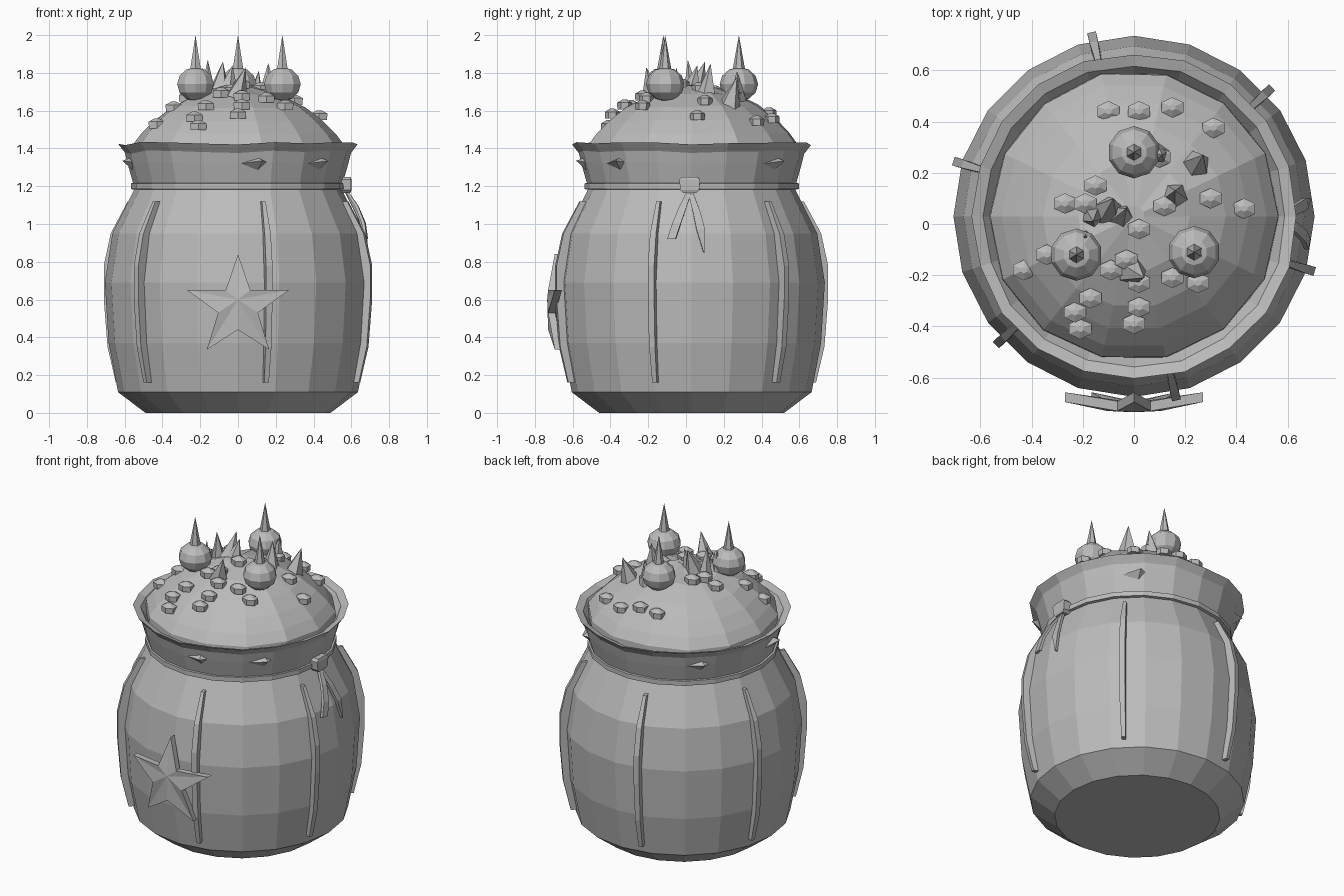
import bpy, bmesh, math, random
from mathutils import Vector, Matrix

random.seed(4)
cube = bpy.data.objects.get("Cube")
if cube:
    bpy.data.objects.remove(cube, do_unlink=True)

CY = 0.03  # the sack's axis sits slightly behind the origin

clay = bpy.data.materials.new("plain grey")
clay.use_nodes = True
grey = (0.5, 0.5, 0.5, 1)
clay.diffuse_color = grey
clay.node_tree.nodes["Principled BSDF"].inputs["Base Color"].default_value = grey


def finish(bm, name):
    bmesh.ops.recalc_face_normals(bm, faces=bm.faces)
    mesh = bpy.data.meshes.new(name)
    bm.to_mesh(mesh)
    bm.free()
    mesh.materials.append(clay)
    obj = bpy.data.objects.new(name, mesh)
    bpy.context.collection.objects.link(obj)
    return obj


def polar(deg, r, z):
    a = math.radians(deg)
    return Vector((r * math.cos(a), CY + r * math.sin(a), z))


def lathe(name, profile, sides=20, jitter=0.0, closed=False):
    """Revolve (radius, height) points; cap the ends unless the profile is a loop."""
    bm = bmesh.new()
    wave = [random.uniform(-1, 1) for _ in range(sides)]
    rings = []
    for r, z in profile:
        rings.append([bm.verts.new(polar(360 * i / sides, r + jitter * wave[i] * 0.5,
                                         z + jitter * wave[i])) for i in range(sides)])
    pairs = list(zip(rings, rings[1:])) + ([(rings[-1], rings[0])] if closed else [])
    for lo, hi in pairs:
        for i in range(sides):
            j = (i + 1) % sides
            bm.faces.new((lo[i], lo[j], hi[j], hi[i]))
    if not closed:
        bm.faces.new(rings[0])
        bm.faces.new(rings[-1])
    return finish(bm, name)


def strip(name, path, thick):
    """Sweep a flat bar along (angle, radius, height, width) points."""
    bm = bmesh.new()
    rings = []
    for deg, r, z, w in path:
        a = math.radians(deg)
        out = Vector((math.cos(a), math.sin(a), 0))
        side = Vector((-math.sin(a), math.cos(a), 0))
        c = polar(deg, r, z)
        rings.append([bm.verts.new(c + side * s * w / 2 + out * t * thick / 2)
                      for s, t in ((-1, -1), (1, -1), (1, 1), (-1, 1))])
    for lo, hi in zip(rings, rings[1:]):
        for i in range(4):
            j = (i + 1) % 4
            bm.faces.new((lo[i], lo[j], hi[j], hi[i]))
    bm.faces.new(rings[0])
    bm.faces.new(rings[-1])
    return finish(bm, name)


def cone(name, base, tip, r1, r2=0.0, sides=5, turn=0.0, squash=1.0):
    base, tip = Vector(base), Vector(tip)
    axis = tip - base
    bm = bmesh.new()
    place = (Matrix.Translation((base + tip) / 2) @ axis.to_track_quat('Z', 'Y').to_matrix().to_4x4()
             @ Matrix.Diagonal((1, squash, 1, 1)) @ Matrix.Rotation(turn, 4, 'Z'))
    bmesh.ops.create_cone(bm, cap_ends=True, segments=sides, radius1=r1, radius2=r2,
                          depth=axis.length, matrix=place)
    return finish(bm, name)


# Sack body
lathe("sack_body", [(0.49, 0), (0.635, 0.11), (0.685, 0.37), (0.705, 0.69), (0.665, 0.95),
                    (0.55, 1.18), (0.54, 1.3)])

# Flared cloth collar and tie cord
lathe("collar", [(0.545, 1.18), (0.585, 1.32), (0.6, 1.38), (0.635, 1.425), (0.59, 1.41),
                 (0.555, 1.36), (0.52, 1.2)], jitter=0.01, closed=True)
lathe("tie_cord", [(0.54, 1.18), (0.567, 1.185), (0.567, 1.215), (0.54, 1.22)], closed=True)

# Heaped filling
MOUND = [(0.57, 1.3), (0.565, 1.42), (0.52, 1.48), (0.45, 1.55), (0.36, 1.62), (0.22, 1.69), (0.04, 1.735)]
lathe("filling", MOUND, sides=14, jitter=0.012)


def mound_height(x, y):
    d = math.hypot(x, y - CY)
    for (r1, z1), (r2, z2) in zip(MOUND, MOUND[1:]):
        if r2 <= d <= r1:
            return z1 + (z2 - z1) * (r1 - d) / (r1 - r2)
    return MOUND[-1][1]


# Raised seams, evenly spaced around the sack
for n in range(6):
    deg = -77 + 60 * n
    strip(f"seam_{n + 1}", [(deg, 0.645, 0.16, 0.025), (deg, 0.69, 0.35, 0.032), (deg, 0.71, 0.6, 0.035),
                            (deg, 0.71, 0.78, 0.035), (deg, 0.672, 0.95, 0.033),
                            (deg, 0.58, 1.12, 0.02)], 0.055)

# Knot with two hanging ribbon ends
strip("knot", [(-1, 0.565, 1.165, 0.07), (-1, 0.57, 1.18, 0.1), (-1, 0.57, 1.235, 0.11),
               (-1, 0.565, 1.25, 0.08)], 0.06)
for name, end, low in (("ribbon_front", -9, 0.92), ("ribbon_back", 5.5, 0.85)):
    mid = (1.17 + low) / 2
    tail = 0.045 if end < 0 else 0.006
    strip(name, [(-1, 0.57, 1.18, 0.025), (end * 0.45, 0.63, mid + 0.05, 0.04),
                 (end * 0.75, 0.67, mid - 0.04, 0.045), (end, 0.685, low, tail)], 0.018)

# Bent five-pointed star on the front
tips = [(0, 0.84), (0.27, 0.65), (0.165, 0.335), (-0.165, 0.335), (-0.27, 0.65)]
notches = [(0.065, 0.65), (0.105, 0.53), (0, 0.44), (-0.105, 0.53), (-0.065, 0.65)]
bm = bmesh.new()
layers = []
for depth in (0, 0.038):
    ring = []
    for t, n in zip(tips, notches):
        ring.append(bm.verts.new((t[0], -0.695 + depth, t[1])))
        ring.append(bm.verts.new((n[0], -0.73 + depth, n[1])))
    hub = bm.verts.new((0, -0.735 + depth, 0.6))
    for i in range(10):
        bm.faces.new((ring[i], ring[(i + 1) % 10], hub))
    layers.append(ring)
for i in range(10):
    j = (i + 1) % 10
    bm.faces.new((layers[0][i], layers[0][j], layers[1][j], layers[1][i]))
finish(bm, "star")

# Small studs poking through the collar
for n, deg in enumerate((-80, -42, 50, 135, 190)):
    cone(f"collar_stud_{n + 1}", polar(deg, 0.55, 1.32), polar(deg + 2, 0.625, 1.335), 0.09,
         sides=4, squash=0.5)

# Round baubles, each with a tall spike
for n, (x, y) in enumerate(((-0.225, -0.12), (0.235, -0.11), (0, 0.28))):
    bm = bmesh.new()
    bmesh.ops.create_uvsphere(bm, u_segments=10, v_segments=6, radius=1,
                              matrix=Matrix.Translation((x, y, 1.74)) @ Matrix.Diagonal((0.102, 0.102, 0.09, 1)))
    finish(bm, f"bauble_{n + 1}")
    cone(f"bauble_spike_{n + 1}", (x, y, 1.8), (x, y, 2.0), 0.036, sides=6)

# Leaning shards: base x, y, lean x, y, height of tip, radius
shards = [(0.16, 0.11, 0.0, 0.02, 1.85, 0.055), (-0.1, 0.05, 0.02, 0.05, 1.86, 0.06),
          (-0.16, 0.03, 0, -0.02, 1.87, 0.045), (-0.19, -0.05, 0, 0, 1.83, 0.03),
          (0.24, 0.23, 0.03, 0.04, 1.78, 0.06), (-0.01, -0.18, 0.05, -0.03, 1.83, 0.06),
          (0.09, 0.27, 0.02, 0, 1.81, 0.05), (-0.05, 0.03, 0.02, 0.03, 1.84, 0.05)]
for n, (x, y, lx, ly, top, r) in enumerate(shards):
    cone(f"shard_{n + 1}", (x, y, mound_height(x, y) - 0.02), (x + lx, y + ly, top), r, turn=n)

# Flat pebbles scattered over the filling
pebbles = [(-.1, .44), (.02, .44), (.15, .455), (.31, .375), (-.15, .15), (-.27, .08), (-.19, .08),
           (.12, .07), (.3, .1), (.43, .06), (.02, -.02), (-.43, -.18), (-.34, -.12), (-.17, -.29),
           (-.23, -.345), (-.21, -.41), (.02, -.325), (0, -.39), (.02, -.23), (.15, -.21),
           (.25, -.23), (-.09, -.18), (-.03, -.14), (.1, .26)]
for n, (x, y) in enumerate(pebbles):
    z = mound_height(x, y) + 0.01
    cone(f"pebble_{n + 1}", (x, y, z - 0.025), (x, y, z + 0.01), 0.048, 0.05, sides=6, squash=0.8)
    cone(f"pebble_top_{n + 1}", (x, y, z + 0.01), (x, y, z + 0.027), 0.05, 0.015, sides=6, squash=0.8)
